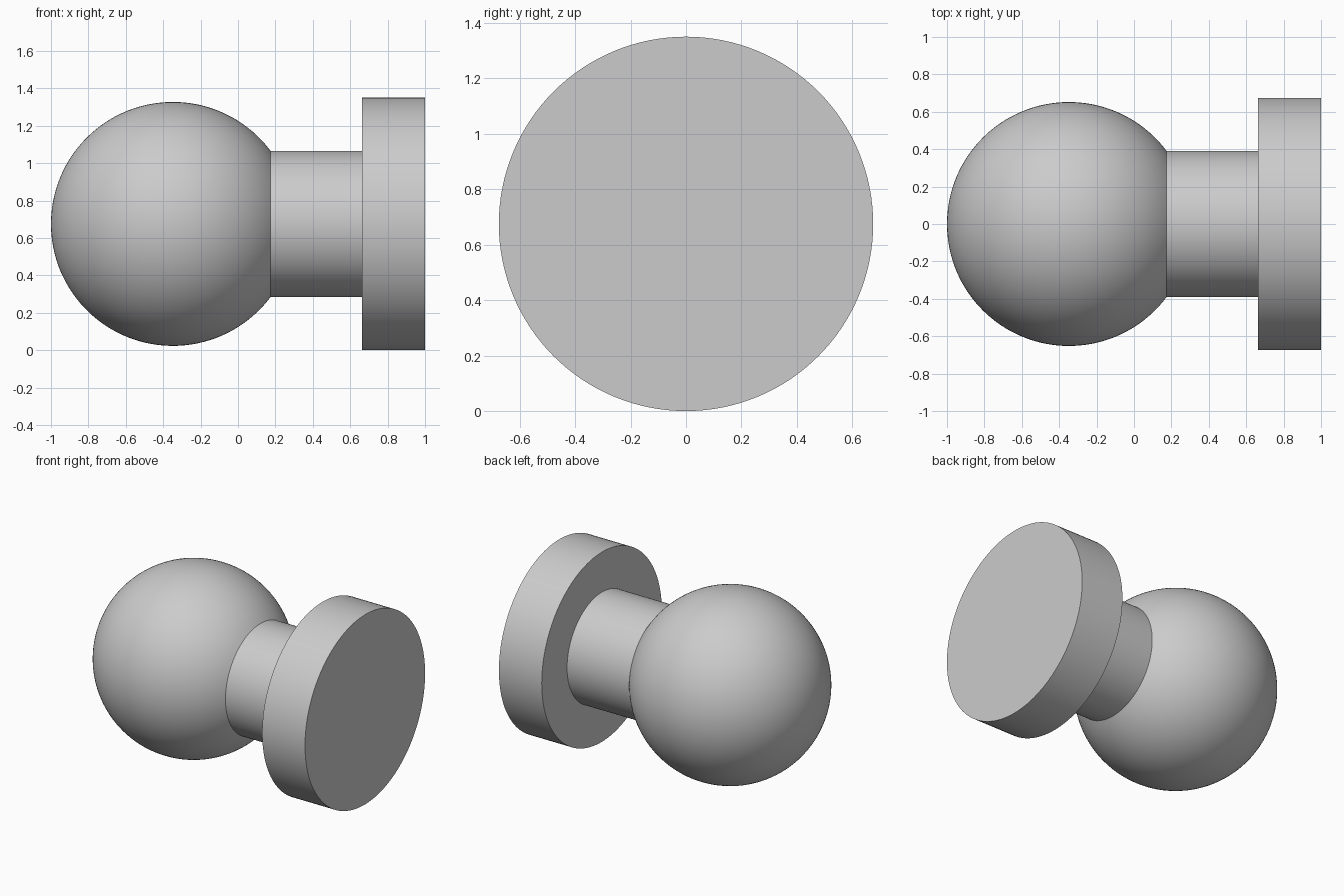
import bpy
import bmesh
from math import acos, cos, sin, pi, radians

SEGMENTS = 128
AXIS_Z = 0.675
BALL_X, BALL_R = -0.348, 0.652
NECK_R = 0.39
FLANGE_X, FLANGE_R = 0.663, 0.675

if "Cube" in bpy.data.objects:
    bpy.data.objects.remove(bpy.data.objects["Cube"], do_unlink=True)

grey = bpy.data.materials.new("plain_grey")
grey.use_nodes = True
colour = (0.6, 0.6, 0.6, 1)
grey.diffuse_color = colour
grey.node_tree.nodes["Principled BSDF"].inputs["Base Color"].default_value = colour

# Half outline: ball arc down to the neck, then neck and flange
STEPS = 56
neck_angle = acos(-(BALL_R ** 2 - NECK_R ** 2) ** 0.5 / BALL_R)
arc = [neck_angle * i / STEPS for i in range(STEPS + 1)]
profile = [(BALL_X - BALL_R * cos(a), BALL_R * sin(a)) for a in arc]
profile += [(FLANGE_X, NECK_R), (FLANGE_X, FLANGE_R), (1, FLANGE_R), (1, 0)]

# Turn the outline around the x axis
bm = bmesh.new()
verts = [bm.verts.new((x, 0, r)) for x, r in profile]
edges = [bm.edges.new(pair) for pair in zip(verts, verts[1:])]
bmesh.ops.spin(bm, geom=verts + edges, cent=(0, 0, 0), axis=(1, 0, 0),
               angle=2 * pi, steps=SEGMENTS, use_duplicate=False)
bmesh.ops.remove_doubles(bm, verts=bm.verts, dist=0.0001)
bmesh.ops.recalc_face_normals(bm, faces=bm.faces)

mesh = bpy.data.meshes.new("ball_stud")
bm.to_mesh(mesh)
bm.free()
mesh.materials.append(grey)
stud = bpy.data.objects.new("ball_stud", mesh)
stud.location.z = AXIS_Z
bpy.context.collection.objects.link(stud)

# Smooth curved walls, crisp rims
bpy.ops.object.select_all(action="DESELECT")
stud.select_set(True)
bpy.context.view_layer.objects.active = stud
bpy.ops.object.shade_smooth_by_angle(angle=radians(30))
